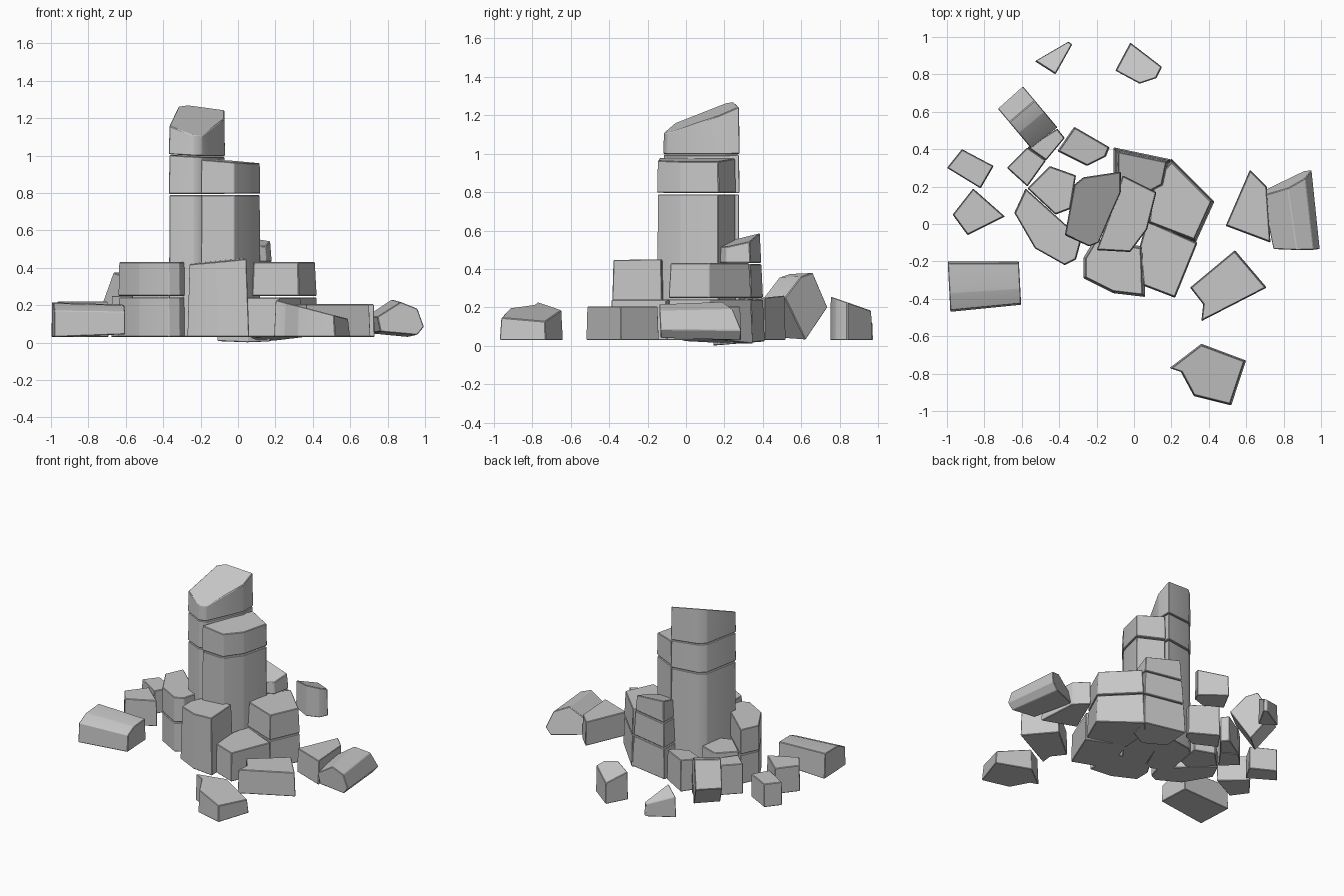
import bpy, bmesh, math
from mathutils import Matrix, Vector

cube = bpy.data.objects.get("Cube")
if cube:
    bpy.data.objects.remove(cube)

stone = bpy.data.materials.new("grey_stone")
stone.use_nodes = True
GREY = (0.57, 0.57, 0.57, 1)
stone.diffuse_color = GREY
bsdf = stone.node_tree.nodes["Principled BSDF"]
bsdf.inputs["Base Color"].default_value = GREY
bsdf.inputs["Roughness"].default_value = 0.9


def prism(name, outline, low, high, taper=0.97, matrix=None, size=1.0):
    """Chipped block: outline raised from low to high, each a height or (height, x slope, y slope)."""
    def level(plane, x, y):
        if isinstance(plane, tuple):
            return plane[0] + plane[1] * x + plane[2] * y
        return plane
    bm = bmesh.new()
    mid = sum((Vector(p) for p in outline), Vector((0, 0))) / len(outline)
    rings = []
    for plane, scale in ((low, size), (high, size * taper)):
        pts = [mid + (Vector(p) - mid) * scale for p in outline]
        rings.append([bm.verts.new((p.x, p.y, level(plane, p.x, p.y))) for p in pts])
    bottom, top = rings
    bm.faces.new(bottom)
    bm.faces.new(top)
    n = len(outline)
    for i in range(n):
        j = (i + 1) % n
        bm.faces.new((bottom[i], bottom[j], top[j], top[i]))
    bmesh.ops.recalc_face_normals(bm, faces=bm.faces)
    bmesh.ops.bevel(bm, geom=bm.edges[:], offset=0.004, segments=1,
                    affect='EDGES', clamp_overlap=True)
    if matrix:
        bm.transform(matrix)
    mesh = bpy.data.meshes.new(name)
    bm.to_mesh(mesh)
    bm.free()
    mesh.materials.append(stone)
    ob = bpy.data.objects.new(name, mesh)
    bpy.context.collection.objects.link(ob)
    bpy.ops.object.select_all(action='DESELECT')
    ob.select_set(True)
    bpy.context.view_layer.objects.active = ob
    bpy.ops.object.shade_smooth_by_angle(angle=math.radians(24))


def stack(name, outline, levels, taper=0.98, shrink=0.0):
    """Column split into courses by thin cracks, each course a little smaller."""
    for i, (low, high) in enumerate(levels):
        prism(f"{name}_course_{i + 1}", outline, low, high, taper, size=1 - shrink * i)


def leaning(name, profile, low, high, place, turn, taper=0.96):
    """Tipped block: side profile in (along, z), extruded sideways and turned."""
    m = (Matrix.Translation(place) @ Matrix.Rotation(math.radians(turn), 4, 'Z')
         @ Matrix.Rotation(math.pi / 2, 4, 'X'))
    prism(name, profile, low, high, taper, m)


# Tall tower columns
stack("rear_tower", [(-.37, -.06), (-.32, .21), (-.27, .25), (-.07, .28), (-.07, .17),
                     (-.19, -.10), (-.24, -.12)],
      [(.03, .788), (.795, (.985, -.05, .02)), ((.99, -.05, .02), (1.11, -.2, .43))])
stack("front_tower", [(-.20, -.14), (-.02, -.15), (.07, -.03), (.12, .17), (-.06, .26), (-.11, .10)],
      [(.03, .788), (.797, (.965, -.08, .02))])

# Stepped blocks around the tower
prism("front_buttress", [(-.27, -.18), (-.21, -.08), (.05, -.12), (.06, -.39), (-.11, -.37), (-.27, -.29)],
      .03, (.45, .1, .02), .92)
prism("front_step", [(.03, -.12), (.07, .02), (.34, -.10), (.22, -.395), (.05, -.33)],
      .03, .24)
stack("right_step", [(.07, .0), (.10, .24), (.20, .35), (.43, .12), (.33, -.10)],
      [((.02, .06, -.06), .242), (.25, .43)], .95, .04)
stack("back_step", [(-.11, .41), (.20, .345), (.17, .20), (.05, .14), (-.11, .22)],
      [((-.01, 0, .08), .242), (.25, .425), (.432, (.48, -.12, .25))], .94, .06)
stack("left_step", [(-.64, .06), (-.58, .19), (-.28, -.08), (-.31, -.19), (-.37, -.22), (-.53, -.13)],
      [(.03, .242), (.25, .43)])
prism("left_back_step", [(-.57, .19), (-.45, .31), (-.31, .26), (-.34, .08), (-.42, .05)], .03, .27)

# Fallen blocks close to the base
prism("back_block", [(-.41, .39), (-.32, .52), (-.13, .41), (-.15, .36), (-.25, .31)],
      .03, (.21, 0, .1), .95)
prism("back_left_block", [(-.57, .41), (-.41, .51), (-.37, .46), (-.47, .34)], .03, .22)
prism("back_left_wedge", [(-.68, .30), (-.57, .41), (-.47, .34), (-.57, .20)], .03, .25)
leaning("tipped_block", [(-.13, .20), (.02, .03), (.16, .25), (.05, .36), (-.03, .38)],
        -.09, .09, (-.58, .58, 0), -50)

# Scattered rubble
leaning("left_front_rubble", [(.12, .03), (.11, .215), (-.05, .21), (-.14, .17), (-.15, .03)],
        -.19, .19, (-.80, -.31, 0), 93, .86)
prism("left_rubble", [(-.97, .05), (-.86, .19), (-.69, .04), (-.89, -.06)], .03, .22)
prism("left_back_rubble", [(-1, .30), (-.92, .40), (-.75, .31), (-.82, .19)], .03, .2)
prism("far_back_left_rubble", [(-.53, .87), (-.35, .975), (-.33, .96), (-.42, .80)],
      .03, (.75, 0, -.65), .95)
prism("far_back_rubble", [(-.10, .82), (-.02, .97), (.15, .84), (.12, .78), (.03, .75)],
      .03, (.52, 0, -.35))
prism("right_slab", [(.49, -.01), (.62, .29), (.71, .20), (.73, -.10)], .03, .205)
leaning("right_tipped_rubble", [(-.14, .14), (.0, .23), (.10, .19), (.14, .08), (.10, .03), (-.12, .05)],
        (-.22, -.3, .25), (.16, .15, .05), (.845, .03, 0), 8, .88)
prism("front_right_rubble", [(.30, -.34), (.54, -.14), (.71, -.34), (.36, -.52), (.37, -.43)],
      .03, .205)
prism("far_front_rubble", [(.19, -.77), (.36, -.64), (.60, -.73), (.52, -.97), (.32, -.92), (.25, -.79)],
      .03, (.28, -.26, 0), .95)
